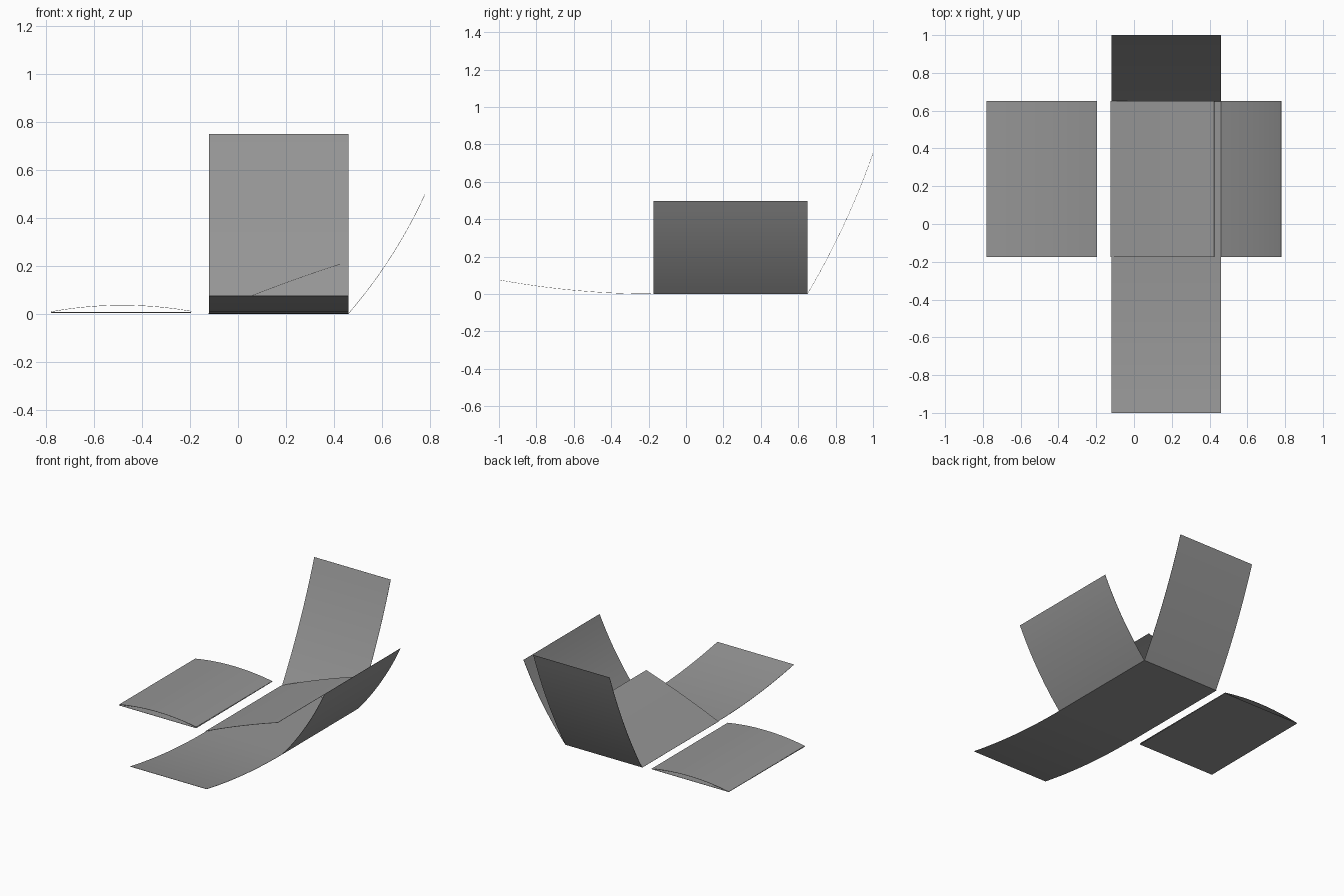
import bpy
from mathutils import Vector

if "Cube" in bpy.data.objects:
    bpy.data.objects.remove(bpy.data.objects["Cube"])

X0, X1 = -0.12, 0.461     # base panel width limits
Y0, Y1 = -0.175, 0.65     # base panel depth limits
UP = Vector((0, 0, 1))
THICK = 0.0015

card = bpy.data.materials.new("dark_grey_card")
card.diffuse_color = (0.3, 0.3, 0.3, 1)
card.use_nodes = True
card.node_tree.nodes["Principled BSDF"].inputs["Base Color"].default_value = card.diffuse_color


def sheet(name, start, end, width, bow=0.0, segments=12):
    """Thin card swept along a bowed profile start->end, extruded by the width vector."""
    a, b, w = Vector(start), Vector(end), Vector(width)
    d = (b - a).normalized()
    normal = (UP - d * d.dot(UP)).normalized()
    verts, faces = [], []
    for i in range(segments + 1):
        t = i / segments
        p = a.lerp(b, t) + normal * bow * 4 * t * (1 - t)
        verts += [p, p + w]
    for i in range(segments):
        k = 2 * i
        faces.append((k, k + 2, k + 3, k + 1))
    me = bpy.data.meshes.new(name)
    me.from_pydata(verts, [], faces)
    me.update()
    # face upwards
    if me.polygons[0].normal.z < 0:
        me.flip_normals()
    me.materials.append(card)
    ob = bpy.data.objects.new(name, me)
    bpy.context.collection.objects.link(ob)
    # card thickness
    mod = ob.modifiers.new("thickness", "SOLIDIFY")
    mod.thickness = THICK
    mod.offset = 1
    bpy.ops.object.select_all(action="DESELECT")
    bpy.context.view_layer.objects.active = ob
    ob.select_set(True)
    bpy.ops.object.modifier_apply(modifier=mod.name)
    bpy.ops.object.shade_smooth_by_angle()
    return ob


ALONG_X = (X1 - X0, 0, 0)
ALONG_Y = (0, Y1 - Y0, 0)

# flat base and its four curled flaps
sheet("base_panel", (X0, Y0, 0), (X1, Y0, 0), ALONG_Y, 0, 1)
sheet("front_flap", (X0, Y0, 0), (X0, -1, 0.075), ALONG_X, -0.019)
sheet("back_flap", (X0, Y1, 0), (X0, 1, 0.75), ALONG_X, -0.02)
sheet("right_flap", (X1, Y0, 0), (0.78, Y0, 0.497), ALONG_Y, -0.021)
sheet("folded_left_flap", (X0 - 0.004, Y0, 0), (0.425, Y0, 0.206), ALONG_Y, 0.007)

# loose panel: flat lower sheet with an arched sheet on top
sheet("loose_lower_sheet", (-0.78, Y0, 0.003), (-0.195, Y0, 0.003), (0, Y1 - Y0, 0.004), 0, 1)
sheet("loose_arched_sheet", (-0.78, Y0, 0.008), (-0.195, Y0, 0.01), ALONG_Y, 0.026)
